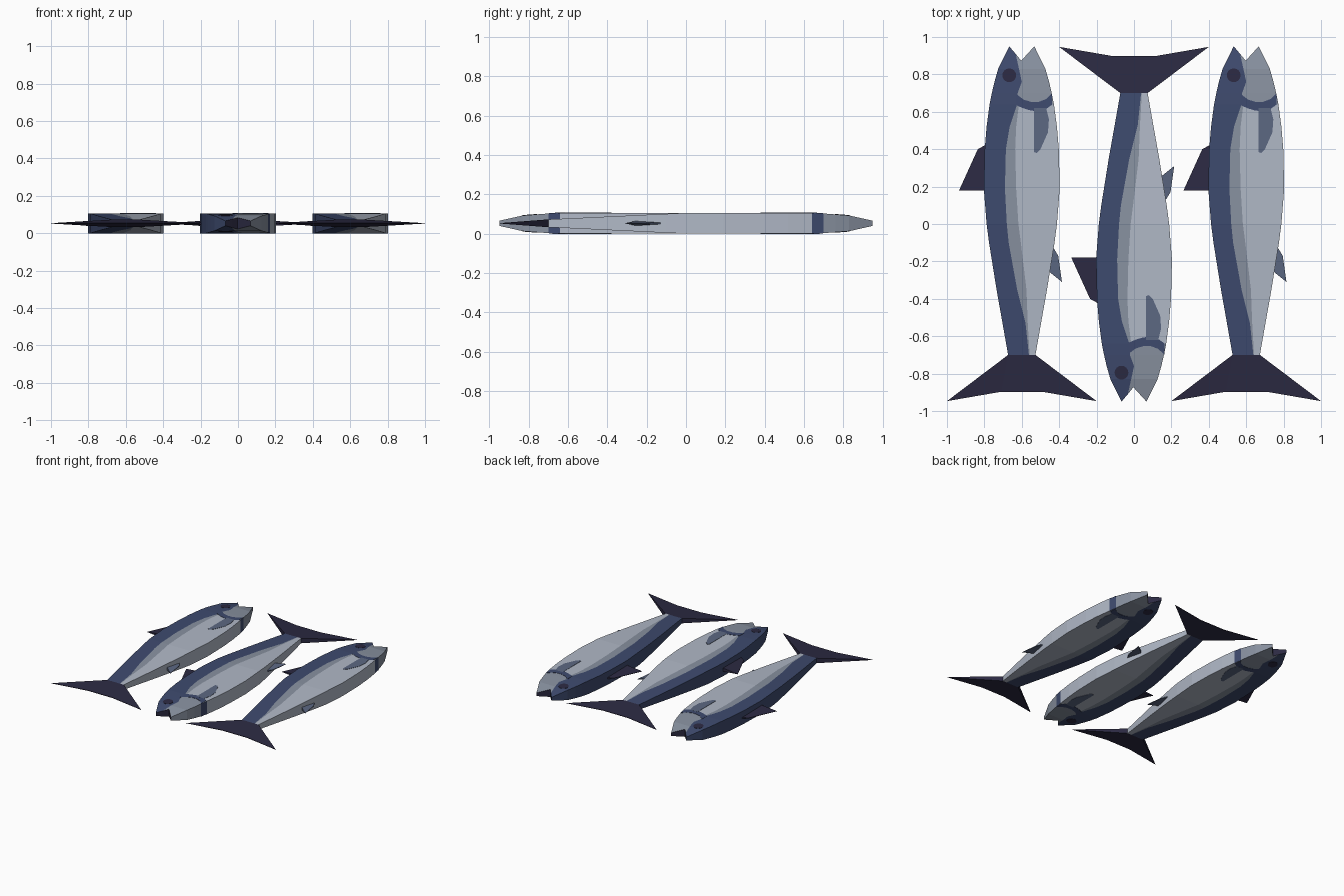
import bpy, bmesh, math

if "Cube" in bpy.data.objects:
    bpy.data.objects.remove(bpy.data.objects["Cube"])


def material(name, rgb):
    m = bpy.data.materials.new(name)
    m.diffuse_color = (*rgb, 1)
    m.use_nodes = True
    m.node_tree.nodes["Principled BSDF"].inputs["Base Color"].default_value = m.diffuse_color
    return m


BLUE, SILVER, GREY, SLATE, DARK = range(5)
MATS = [material("back blue", (0.048, 0.069, 0.156)),
        material("silver", (0.434, 0.479, 0.565)),
        material("grey", (0.250, 0.287, 0.355)),
        material("slate", (0.107, 0.138, 0.223)),
        material("dark navy", (0.025, 0.023, 0.055))]

MID = 0.053                      # height of the fish's middle plane
THICK = [(-0.70, 0.02), (0.0, 0.053), (0.64, 0.053), (0.70, 0.050),
         (0.83, 0.040), (0.95, 0.013)]
# body stations: y, half width, edge of blue back, edge of grey stripe
ROWS = [(-0.70, 0.073, 0.038, 0.042), (-0.53, 0.103, 0.02, 0.032),
        (-0.35, 0.135, -0.025, 0.025), (-0.10, 0.175, -0.07, -0.005),
        (0.0, 0.188, -0.08, -0.018), (0.19, 0.203, -0.09, -0.03),
        (0.40, 0.198, -0.085, -0.035), (0.52, 0.188, -0.065, -0.03),
        (0.64, 0.172, -0.025, -0.015), (0.70, 0.160, -0.022, -0.01),
        (0.76, 0.146, 0.0, 0.01), (0.83, 0.126, -0.015, 0.0)]
NOSE = [(-0.067, 0.95), (-0.033, 0.91), (-0.003, 0.873), (0.067, 0.95)]


def half(y):
    """Half thickness of the body at y."""
    for (a, ta), (b, tb) in zip(THICK, THICK[1:]):
        if y <= b:
            return ta + (tb - ta) * (y - a) / (b - a)
    return THICK[-1][1]


def finish(bm, name, x, flip):
    """Place the part in its fish; flip turns the head to the front."""
    for v in bm.verts:
        v.co.x += x
        v.co.y *= flip
        v.co.z += MID
    bmesh.ops.recalc_face_normals(bm, faces=bm.faces)
    me = bpy.data.meshes.new(name)
    bm.to_mesh(me)
    bm.free()
    for m in MATS:
        me.materials.append(m)
    bpy.context.collection.objects.link(bpy.data.objects.new(name, me))


def body(name, x, flip):
    bm = bmesh.new()
    rows = [[(-w, y), (b, y), (s, y), (w, y)] for y, w, b, s in ROWS] + [NOSE]
    # each ring runs across the top and back across the underside
    rings = []
    for r in rows:
        top = [bm.verts.new((px, py, half(py))) for px, py in r]
        low = [bm.verts.new((px, py, -half(py))) for px, py in reversed(r)]
        rings.append(top + low)
    for i in range(len(rings) - 1):
        y = ROWS[i][0]
        head = y >= 0.64
        for k in range(8):
            j = (k + 1) % 8
            f = bm.faces.new((rings[i][k], rings[i][j],
                              rings[i + 1][j], rings[i + 1][k]))
            if k in (0, 6, 7):
                f.material_index = BLUE
            elif k == 3 and y == 0.64:
                f.material_index = BLUE          # collar on the belly edge
            elif head or k in (1, 5):
                f.material_index = GREY
            else:
                f.material_index = SILVER
    bm.faces.new(rings[0]).material_index = DARK
    # mouth
    e = rings[-1]
    for k in range(3):
        bm.faces.new((e[k], e[k + 1], e[6 - k], e[7 - k])).material_index = DARK
    finish(bm, name, x, flip)


def plates(name, polys, mat, x, flip):
    """Thin markings laid on both flat sides of the body."""
    bm = bmesh.new()
    for side in (1, -1):
        faces = [bm.faces.new([bm.verts.new((px, py, side * (half(py) + 0.002)))
                               for px, py in p]) for p in polys]
        bmesh.ops.remove_doubles(bm, verts=list({v for f in faces for v in f.verts}),
                                 dist=1e-5)
        faces = [f for f in bm.faces if f.calc_center_median().z * side > 0]
        ext = bmesh.ops.extrude_face_region(bm, geom=faces, use_keep_orig=True)
        for v in ext["geom"]:
            if isinstance(v, bmesh.types.BMVert):
                v.co.z -= side * 0.005
    for f in bm.faces:
        f.material_index = mat
    finish(bm, name, x, flip)


def fin(name, pts, mat, x, flip):
    """Fin from outline points (x, y, half thickness)."""
    bm = bmesh.new()
    top = [bm.verts.new((a, b, t)) for a, b, t in pts]
    low = [bm.verts.new((a, b, -t)) for a, b, t in pts]
    bm.faces.new(top)
    bm.faces.new(low[::-1])
    n = len(pts)
    for i in range(n):
        j = (i + 1) % n
        bm.faces.new((top[i], low[i], low[j], top[j]))
    bmesh.ops.triangulate(bm, faces=[f for f in bm.faces if len(f.verts) > 4])
    for f in bm.faces:
        f.material_index = mat
    finish(bm, name, x, flip)


EYE = [(-0.067 + 0.037 * math.cos(a * math.pi / 8),
        0.795 + 0.037 * math.sin(a * math.pi / 8)) for a in range(16)]
PECTORAL = [(0.065, 0.62), (0.13, 0.62), (0.145, 0.56), (0.14, 0.49),
            (0.10, 0.40), (0.08, 0.38), (0.065, 0.385)]
# gill collar: x, lower y, upper y
ARC = [(-0.03, 0.635, 0.695), (0.01, 0.618, 0.665), (0.05, 0.606, 0.653),
       (0.09, 0.604, 0.653), (0.13, 0.615, 0.668), (0.162, 0.638, 0.698)]
COLLAR = [[(a[0], a[1]), (b[0], b[1]), (b[0], b[2]), (a[0], a[2])]
          for a, b in zip(ARC, ARC[1:])]
TAIL = [(-0.073, -0.70, 0.02), (0.073, -0.70, 0.02), (0.40, -0.947, 0.001),
        (0.11, -0.897, 0.002), (-0.11, -0.897, 0.002), (-0.40, -0.947, 0.001)]
DORSAL = [(-0.19, 0.425, 0.006), (-0.235, 0.40, 0.002),
          (-0.335, 0.18, 0.001), (-0.19, 0.18, 0.015)]
ANAL = [(0.165, -0.12, 0.004), (0.195, -0.17, 0.003),
        (0.215, -0.31, 0.001), (0.14, -0.25, 0.013)]

for label, x, flip in (("left", -0.6, 1), ("middle", 0.0, -1), ("right", 0.6, 1)):
    body(f"{label}_fish_body", x, flip)
    plates(f"{label}_fish_eyes", [EYE], DARK, x, flip)
    plates(f"{label}_fish_gill_collar", COLLAR, BLUE, x, flip)
    plates(f"{label}_fish_side_fins", [PECTORAL], SLATE, x, flip)
    fin(f"{label}_fish_tail", TAIL, DARK, x, flip)
    fin(f"{label}_fish_back_fin", DORSAL, DARK, x, flip)
    fin(f"{label}_fish_belly_fin", ANAL, SLATE, x, flip)
